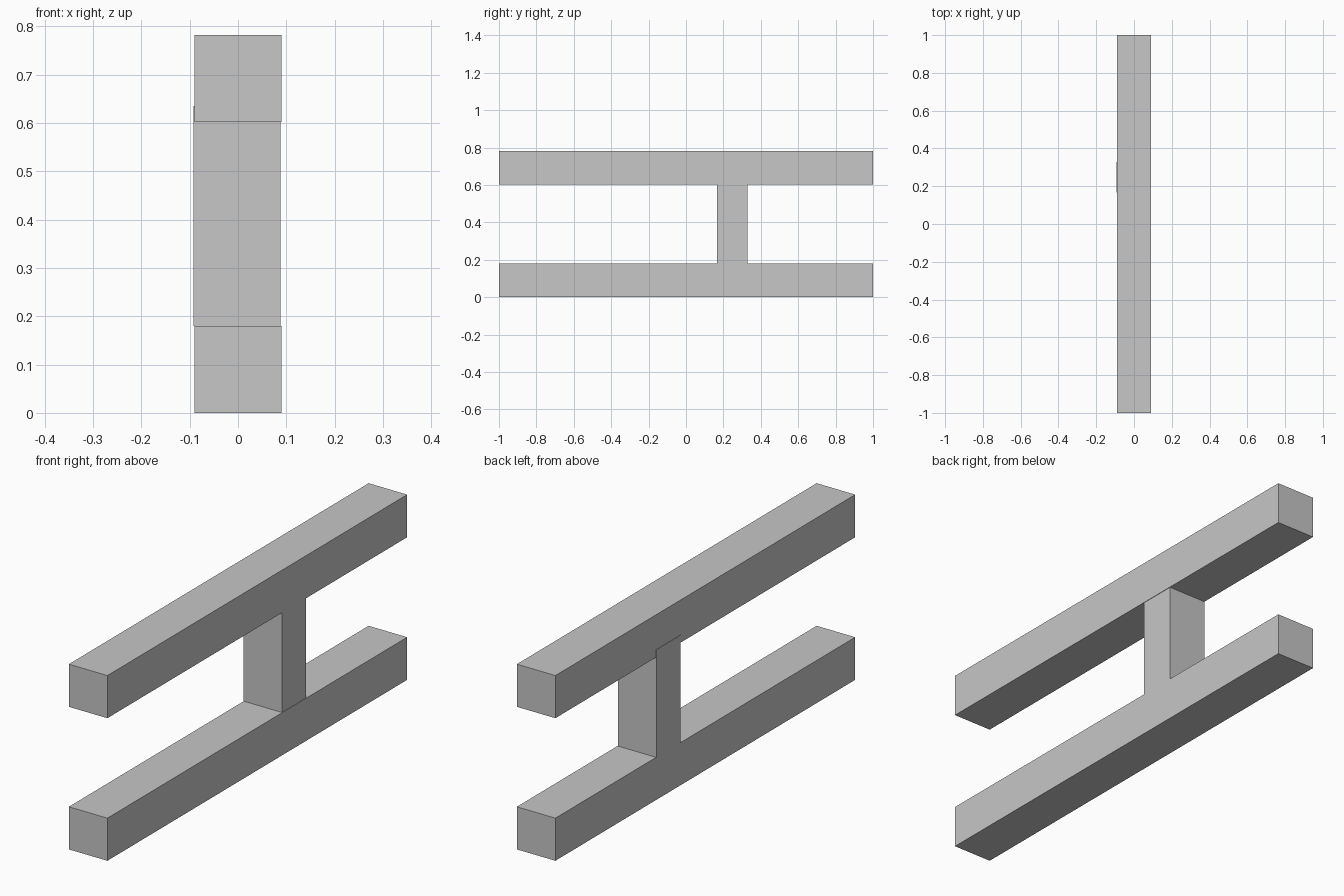
import bpy

# Remove the default cube
cube = bpy.data.objects.get("Cube")
if cube:
    bpy.data.objects.remove(cube, do_unlink=True)

# Single plain grey
grey = bpy.data.materials.new("light_grey")
grey.use_nodes = True
colour = (0.57, 0.57, 0.57, 1)
grey.diffuse_color = colour
grey.node_tree.nodes["Principled BSDF"].inputs["Base Color"].default_value = colour


def box(name, low, high):
    """Axis-aligned box between two corners."""
    centre = [(a + b) / 2 for a, b in zip(low, high)]
    size = [b - a for a, b in zip(low, high)]
    bpy.ops.mesh.primitive_cube_add(size=1, location=centre)
    obj = bpy.context.object
    obj.name = name
    for v in obj.data.vertices:
        v.co = [c * s for c, s in zip(v.co, size)]
    obj.data.materials.append(grey)
    return obj


half_width = 0.09
thickness = 0.18

# Two long horizontal rails
for name, base in (("lower_rail", 0), ("upper_rail", 0.602)):
    box(name, (-half_width, -1, base), (half_width, 1, base + thickness))

# Upright post, set very slightly to one side and let into the upper rail
shift = -0.002
box("connecting_post",
    (shift - half_width, 0.167, thickness),
    (shift + half_width, 0.328, 0.635))
